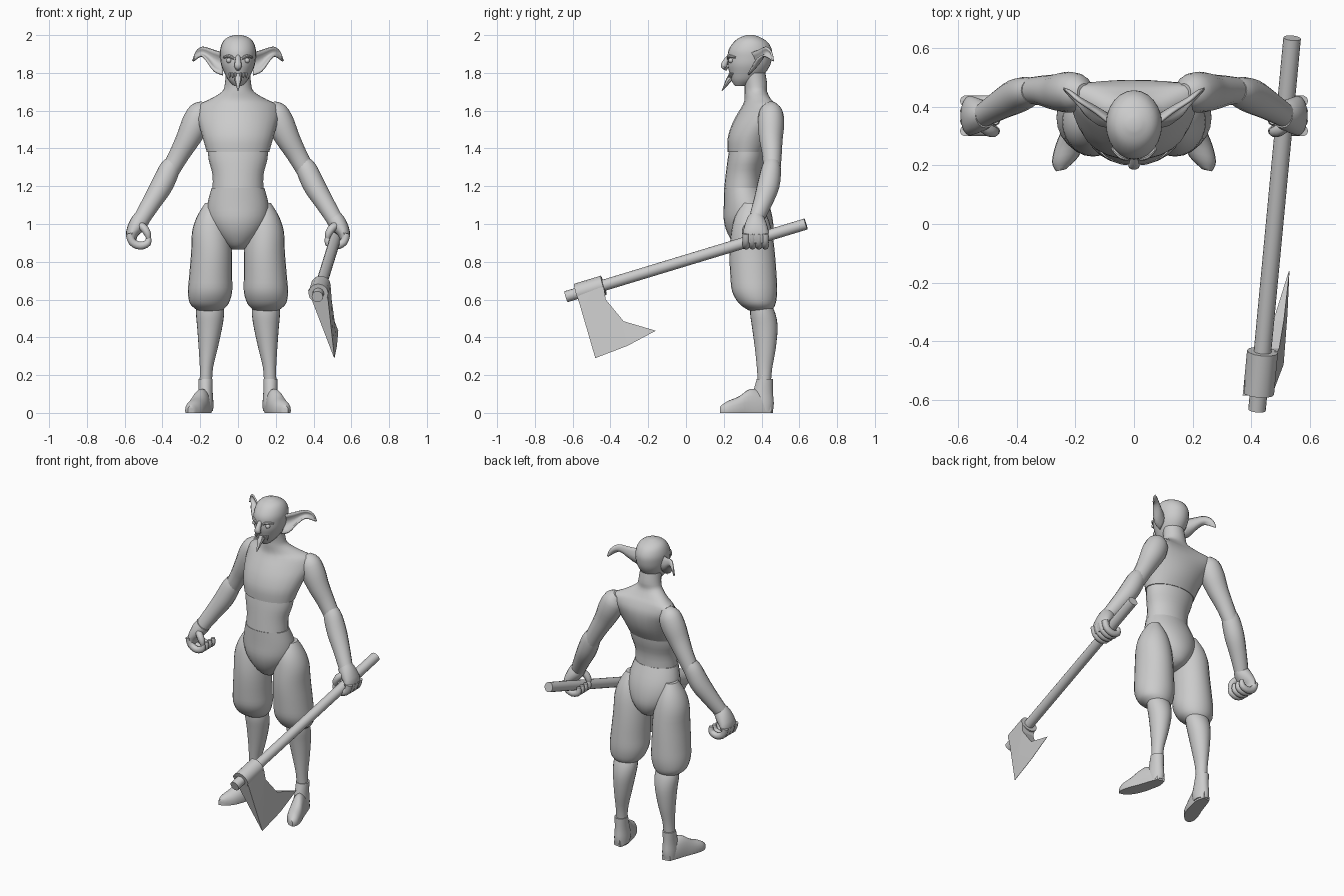
import bpy, bmesh, math
from mathutils import Vector

cube = bpy.data.objects.get("Cube")
if cube:
    bpy.data.objects.remove(cube, do_unlink=True)

grey = bpy.data.materials.new("plain grey")
grey.use_nodes = True
colour = (0.6, 0.6, 0.6, 1)
grey.diffuse_color = colour
grey.node_tree.nodes["Principled BSDF"].inputs["Base Color"].default_value = colour


def finish(name, bm, angle=40):
    """Turn a bmesh into a shaded object."""
    bmesh.ops.recalc_face_normals(bm, faces=bm.faces)
    mesh = bpy.data.meshes.new(name)
    bm.to_mesh(mesh)
    bm.free()
    mesh.materials.append(grey)
    obj = bpy.data.objects.new(name, mesh)
    bpy.context.collection.objects.link(obj)
    bpy.ops.object.select_all(action='DESELECT')
    obj.select_set(True)
    bpy.context.view_layer.objects.active = obj
    bpy.ops.object.shade_smooth_by_angle(angle=math.radians(angle))
    return obj


def smooth_rows(rows, steps):
    """Catmull-Rom interpolation of equal-length rows of numbers."""
    out = []
    for i in range(len(rows) - 1):
        a, b = rows[max(i - 1, 0)], rows[i]
        c, d = rows[i + 1], rows[min(i + 2, len(rows) - 1)]
        for k in range(steps):
            t = k / steps
            out.append([q + t / 2 * (r - p + t * (2 * p - 5 * q + 4 * r - s + t * (3 * (q - r) + s - p)))
                        for p, q, r, s in zip(a, b, c, d)])
    return out + [list(rows[-1])]


def skin(name, rings, angle=40):
    """Join rings of points into a capped tube."""
    bm = bmesh.new()
    loops = [[bm.verts.new(p) for p in ring] for ring in rings]
    n = len(loops[0])
    for low, high in zip(loops, loops[1:]):
        for i in range(n):
            j = (i + 1) % n
            bm.faces.new((low[i], low[j], high[j], high[i]))
    bm.faces.new(loops[0])
    bm.faces.new(loops[-1])
    return finish(name, bm, angle)


def stack(name, rows, side=1, segs=24, steps=3):
    """Level rings from rows of: height, centre x, half width, front y, back y, backward bend."""
    rings = []
    for z, cx, w, front, back, bend in smooth_rows(rows, steps):
        ring = []
        for i in range(segs):
            a = math.tau * i / segs
            c, s = math.cos(a), math.sin(a)
            y = (front + back) / 2 + (back - front) / 2 * s + bend * c * c
            ring.append(Vector((side * (cx + w * c), y, z)))
        rings.append(ring)
    return skin(name, rings)


def limb(name, rows, side=1, segs=16, steps=3):
    """Rings square to a path, from rows of: x, y, z, width radius, depth radius."""
    rows = smooth_rows(rows, steps)
    path = [Vector((side * r[0], r[1], r[2])) for r in rows]
    rings = []
    for i, (p, r) in enumerate(zip(path, rows)):
        along = (path[min(i + 1, len(path) - 1)] - path[max(i - 1, 0)]).normalized()
        hint = Vector((1, 0, 0)) if abs(along.y) > 0.8 else Vector((0, 1, 0))
        u = hint.cross(along).normalized()
        v = along.cross(u)
        if abs(along.y) > 0.8:
            u, v = v, u
        rings.append([p + u * r[3] * math.cos(math.tau * k / segs)
                      + v * r[4] * math.sin(math.tau * k / segs) for k in range(segs)])
    return skin(name, rings)


# Torso
stack("chest", [(1.38, 0, .165, .22, .43, 0), (1.45, 0, .185, .22, .47, 0),
                (1.52, 0, .205, .24, .49, .02), (1.58, 0, .22, .27, .49, .05),
                (1.63, 0, .21, .30, .47, .06), (1.66, 0, .15, .31, .45, .04),
                (1.70, 0, .085, .31, .43, .01), (1.74, 0, .07, .31, .43, 0),
                (1.80, 0, .065, .30, .42, 0)])
stack("abdomen", [(1.17, 0, .135, .20, .40, 0), (1.26, 0, .135, .21, .40, 0),
                  (1.34, 0, .155, .22, .42, 0), (1.40, 0, .16, .23, .43, 0)])
stack("pelvis", [(.865, 0, .03, .30, .38, 0), (.89, 0, .07, .26, .43, 0),
                 (.95, 0, .125, .22, .46, 0), (1.02, 0, .16, .20, .46, 0),
                 (1.10, 0, .163, .20, .44, 0), (1.19, 0, .14, .20, .40, 0)])

# Head
stack("head", [(1.73, 0, .02, .26, .32, 0), (1.76, 0, .05, .24, .38, 0),
               (1.80, 0, .072, .23, .42, 0), (1.84, 0, .088, .22, .445, 0),
               (1.88, 0, .094, .22, .455, 0), (1.92, 0, .095, .225, .455, 0),
               (1.96, 0, .083, .25, .435, 0), (1.985, 0, .06, .28, .40, 0),
               (2.0, 0, .02, .32, .36, 0)])
limb("nose", [(0, .23, 1.89, .012, .01), (0, .21, 1.86, .016, .016),
              (0, .20, 1.835, .02, .016), (0, .22, 1.82, .012, .01)], segs=10)
limb("chin_tuft", [(0, .25, 1.79, .022, .02), (0, .225, 1.76, .018, .015),
                   (0, .21, 1.735, .011, .009), (0, .19, 1.705, .002, .002)], segs=8)


def ear(name, side):
    """Cupped leaf between an upper and a lower edge."""
    upper = [(.08, .34, 1.905), (.13, .38, 1.92), (.19, .42, 1.937), (.225, .45, 1.91), (.24, .46, 1.865)]
    lower = [(.08, .33, 1.79), (.125, .34, 1.81), (.165, .37, 1.865), (.195, .41, 1.89), (.238, .46, 1.862)]
    bm = bmesh.new()
    columns = []
    for a, b in zip(smooth_rows(upper, 3), smooth_rows(lower, 3)):
        a, b = Vector(a), Vector(b)
        column = []
        for k in range(7):
            p = a.lerp(b, k / 6)
            p.y += (a - b).length * 0.3 * math.sin(math.pi * k / 6)
            column.append(bm.verts.new((side * p.x, p.y, p.z)))
        columns.append(column)
    for a, b in zip(columns, columns[1:]):
        for k in range(6):
            bm.faces.new((a[k], a[k + 1], b[k + 1], b[k]))
    obj = finish(name, bm, 50)
    thick = obj.modifiers.new("thickness", 'SOLIDIFY')
    thick.thickness = 0.01
    thick.offset = 0


for side, word in ((1, "left"), (-1, "right")):
    # Face details
    ear(word + "_ear", side)
    bm = bmesh.new()
    bmesh.ops.create_uvsphere(bm, u_segments=12, v_segments=8, radius=0.014)
    bmesh.ops.translate(bm, vec=(side * .048, .238, 1.866), verts=bm.verts)
    finish(word + "_eye", bm)
    limb(word + "_brow", [(.02, .222, 1.875, .006, .006), (.045, .23, 1.888, .009, .009),
                          (.075, .26, 1.882, .006, .006)], side, segs=8)
    for i in range(3):
        x, y = .014 + .015 * i, .226 + .007 * i
        limb(f"{word}_tooth_{i}", [(x, y + .008, 1.80, .006, .006), (x, y, 1.785, .005, .005),
                                   (x, y, 1.772, .001, .001)], side, segs=6, steps=1)

    # Arms
    limb(word + "_upper_arm", [(.17, .45, 1.63, .03, .03), (.195, .45, 1.595, .065, .062),
                               (.225, .45, 1.53, .074, .07), (.265, .45, 1.45, .064, .062),
                               (.31, .455, 1.37, .054, .052), (.36, .455, 1.28, .048, .045)], side)
    limb(word + "_forearm", [(.345, .455, 1.325, .045, .042), (.365, .45, 1.285, .056, .053),
                             (.405, .435, 1.20, .058, .059), (.46, .405, 1.11, .05, .05),
                             (.515, .37, 1.02, .043, .04)], side)

    # Hands
    limb(word + "_palm", [(.505, .37, 1.035, .045, .042), (.53, .37, 1.0, .046, .058),
                          (.56, .37, .95, .034, .068), (.56, .37, .90, .018, .062)], side)
    for i in range(4):
        y = .318 + .034 * i
        limb(f"{word}_finger_{i}", [(.575, y, .95, .02, .019), (.56, y, .905, .021, .019),
                                    (.518, y, .885, .021, .019), (.478, y, .90, .019, .018),
                                    (.474, y, .935, .012, .012)], side, segs=10)
    limb(word + "_thumb", [(.525, .34, 1.0, .02, .02), (.495, .32, .975, .021, .021),
                           (.478, .315, .945, .018, .018), (.475, .315, .92, .01, .01)], side, segs=10)

    # Legs
    stack(word + "_trouser_leg", [(.54, .15, .06, .34, .45, 0), (.55, .15, .075, .32, .46, 0),
                                  (.58, .152, .103, .28, .475, 0), (.64, .148, .117, .245, .483, 0),
                                  (.72, .145, .114, .235, .48, 0), (.85, .14, .108, .23, .47, 0),
                                  (.96, .143, .10, .24, .455, 0), (1.04, .142, .075, .26, .43, 0),
                                  (1.11, .14, .035, .30, .39, 0)], side)
    stack(word + "_shin", [(.17, .17, .033, .38, .45, 0), (.24, .167, .035, .375, .457, 0),
                           (.34, .158, .05, .365, .475, 0), (.45, .15, .066, .35, .485, 0),
                           (.52, .148, .074, .34, .475, 0), (.57, .148, .072, .34, .455, 0)], side)
    stack(word + "_ankle", [(.01, .172, .04, .36, .46, 0), (.05, .172, .042, .34, .465, 0),
                            (.11, .172, .038, .355, .46, 0), (.18, .172, .038, .375, .46, 0)], side)
    # Foot as arched sections from heel to toe: x, y, half width, height
    rings = []
    for x, y, w, h in smooth_rows([(.175, .455, .025, .05), (.18, .40, .042, .10), (.195, .34, .048, .115),
                                   (.215, .28, .053, .075), (.235, .22, .045, .05), (.25, .183, .016, .025)], 3):
        rings.append([Vector((side * (x + w * math.cos(a)), y - .2 * w * math.cos(a),
                              h * max(0, math.sin(a)) ** 0.8 + (.012 if math.sin(a) >= 0 else 0)))
                      for a in (math.tau * k / 20 for k in range(20))])
    skin(word + "_foot", rings, 50)

# Axe: handle and collar share one axis
butt, tip = Vector((.54, .635, 1.0)), Vector((.42, -.635, .615))


def rod(name, start, end, radius, segs):
    """Straight cylinder along part of the handle axis."""
    axis = tip - butt
    u = axis.cross(Vector((0, 0, 1))).normalized()
    v = axis.cross(u).normalized()
    skin(name, [[butt + axis * t + (u * math.cos(math.tau * k / segs)
                 + v * math.sin(math.tau * k / segs)) * radius for k in range(segs)]
                for t in (start, end)])


rod("axe_handle", 0, 1, .03, 16)
rod("axe_collar", .843, .955, .053, 12)

# Blade tapers from the collar to a thin cutting edge: y, z, half thickness
outline = [(-.585, .65, .05), (-.48, .29, .001), (-.31, .355, .001),
           (-.16, .435, .001), (-.33, .485, .018), (-.425, .60, .04), (-.435, .665, .05)]
bm = bmesh.new()
faces = []
for sign in (1, -1):
    faces.append([bm.verts.new((.43 + .154 * (y + .52) - .202 * (z - .655) + sign * t, y, z))
                  for y, z, t in outline])
near, far = faces
for k in range(len(outline)):
    j = (k + 1) % len(outline)
    bm.faces.new((near[k], near[j], far[j], far[k]))
for loop in faces:
    cap = bm.faces.new(loop)
    bmesh.ops.triangulate(bm, faces=[cap])
finish("axe_blade", bm, 25)
